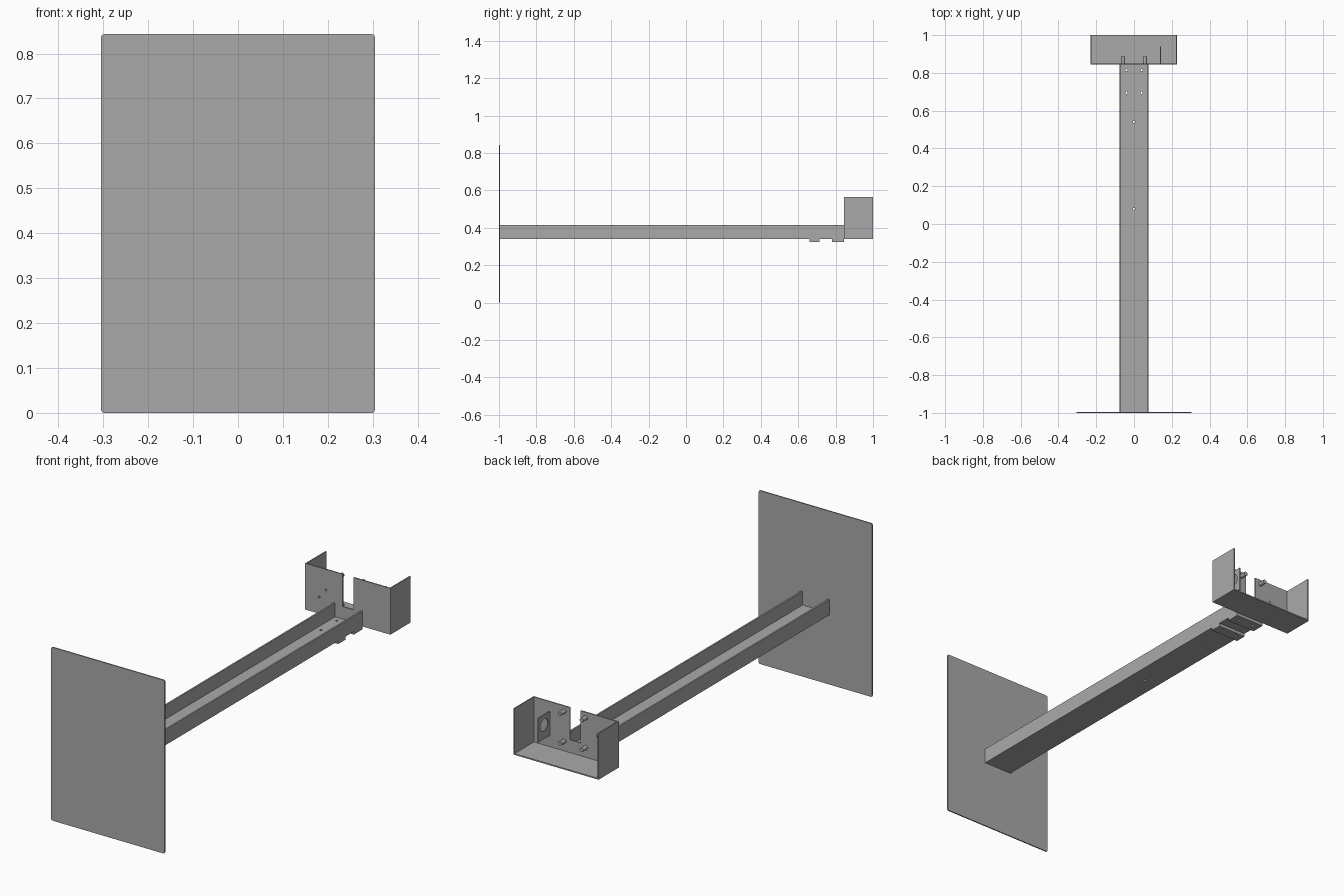
import bpy
import bmesh
from math import pi

cube = bpy.data.objects.get("Cube")
if cube:
    bpy.data.objects.remove(cube, do_unlink=True)

# Sheet metal colour
metal = bpy.data.materials.new("grey metal")
metal.use_nodes = True
GREY = (0.4, 0.4, 0.4, 1)
metal.diffuse_color = GREY
metal.node_tree.nodes["Principled BSDF"].inputs["Base Color"].default_value = GREY

T = 0.006                      # sheet thickness
FLOOR, RIM = 0.34, 0.415       # beam heights
BEAM_W = 0.077
BOX_L, BOX_R = -0.23, 0.228
BOX_Y, BOX_TOP = 0.845, 0.565


def make_mesh(name, verts, faces):
    mesh = bpy.data.meshes.new(name)
    mesh.from_pydata(verts, [], faces)
    bm = bmesh.new()
    bm.from_mesh(mesh)
    bmesh.ops.recalc_face_normals(bm, faces=bm.faces)
    bm.to_mesh(mesh)
    bm.free()
    mesh.materials.append(metal)
    obj = bpy.data.objects.new(name, mesh)
    bpy.context.collection.objects.link(obj)
    return obj


def box(name, x0, x1, y0, y1, z0, z1):
    verts = [(x, y, z) for x in (x0, x1) for y in (y0, y1) for z in (z0, z1)]
    faces = [(0, 1, 3, 2), (4, 6, 7, 5), (0, 4, 5, 1),
             (2, 3, 7, 6), (0, 2, 6, 4), (1, 5, 7, 3)]
    return make_mesh(name, verts, faces)


def extrude_profile(name, profile, y0, y1):
    """Extrude an (x, z) outline along y."""
    n = len(profile)
    verts = [(x, y, z) for y in (y0, y1) for x, z in profile]
    faces = [tuple(range(n)), tuple(range(2 * n - 1, n - 1, -1))]
    faces += [(i, (i + 1) % n, n + (i + 1) % n, n + i) for i in range(n)]
    return make_mesh(name, verts, faces)


def rod(name, centre, radius, length, rotation=(0, 0, 0)):
    bpy.ops.mesh.primitive_cylinder_add(vertices=20, radius=radius, depth=length,
                                        location=centre, rotation=rotation)
    obj = bpy.context.object
    obj.name = name
    obj.data.materials.append(metal)
    bpy.ops.object.shade_smooth_by_angle()
    return obj


def cut(target, cutter):
    cutter.hide_render = True
    cutter.hide_viewport = True
    cutter.display_type = 'WIRE'
    mod = target.modifiers.new("cut", 'BOOLEAN')
    mod.object = cutter
    mod.operation = 'DIFFERENCE'
    mod.solver = 'EXACT'


def u_profile(x0, x1, z0, z1, t):
    return [(x0, z1), (x0, z0), (x1, z0), (x1, z1),
            (x1 - t, z1), (x1 - t, z0 + t), (x0 + t, z0 + t), (x0 + t, z1)]


# Front plate with slightly rounded corners
plate = box("front_plate", -0.305, 0.305, -1, -1 + T, 0, 0.843)
bm = bmesh.new()
bm.from_mesh(plate.data)
corners = [e for e in bm.edges if abs(e.verts[0].co.y - e.verts[1].co.y) > T / 2]
bmesh.ops.bevel(bm, geom=corners, offset=0.007, segments=3, affect='EDGES', profile=0.5)
bm.to_mesh(plate.data)
bm.free()

# Long open channel
beam = extrude_profile("channel_beam", u_profile(-BEAM_W, BEAM_W, FLOOR, RIM, 0.008),
                       -1 + T, BOX_Y)

# Straps under the rear end
straps = [box("rear_strap", -BEAM_W, BEAM_W, 0.78, BOX_Y, 0.325, FLOOR),
          box("middle_strap", -BEAM_W, BEAM_W, 0.66, 0.715, 0.325, FLOOR)]

# Screw holes through the channel floor and straps
for x, y in [(0, 0.08), (0, 0.54)]:
    cut(beam, rod("floor_hole_cutter", (x, y, FLOOR), 0.006, 0.08))
for strap, y in zip(straps, (0.815, 0.695)):
    for x in (-0.04, 0.04):
        cutter = rod("strap_hole_cutter", (x, y, FLOOR), 0.006, 0.08)
        cut(beam, cutter)
        cut(strap, cutter)

# Rear box: floor and sides, open at the top and back
extrude_profile("rear_box_tray", u_profile(BOX_L, BOX_R, FLOOR, BOX_TOP, T), BOX_Y, 1)

# Slotted wall of the rear box
SLOT, SLOT_Z = 0.029, 0.408
wall = extrude_profile("rear_box_wall", [
    (BOX_L + T, FLOOR + T), (BOX_R - T, FLOOR + T), (BOX_R - T, BOX_TOP), (SLOT, BOX_TOP),
    (SLOT, SLOT_Z), (-SLOT, SLOT_Z), (-SLOT, BOX_TOP), (BOX_L + T, BOX_TOP)],
    BOX_Y, BOX_Y + T)
for x, z in [(-0.155, 0.42), (-0.118, 0.465)]:
    cut(wall, rod("wall_hole_cutter", (x, BOX_Y, z), 0.005, 0.05, (pi / 2, 0, 0)))

# Standoff pins on the wall
for side in (-1, 1):
    for z in (0.395, 0.54):
        rod("standoff_pin", (0.058 * side, BOX_Y + 0.021, z), 0.01, 0.04, (pi / 2, 0, 0))

# Upright bracket with a round opening
bracket = box("socket_bracket", 0.137, 0.142, BOX_Y + T, 0.94, 0.4, 0.517)
cut(bracket, rod("socket_cutter", (0.14, 0.893, 0.468), 0.03, 0.05, (0, pi / 2, 0)))
